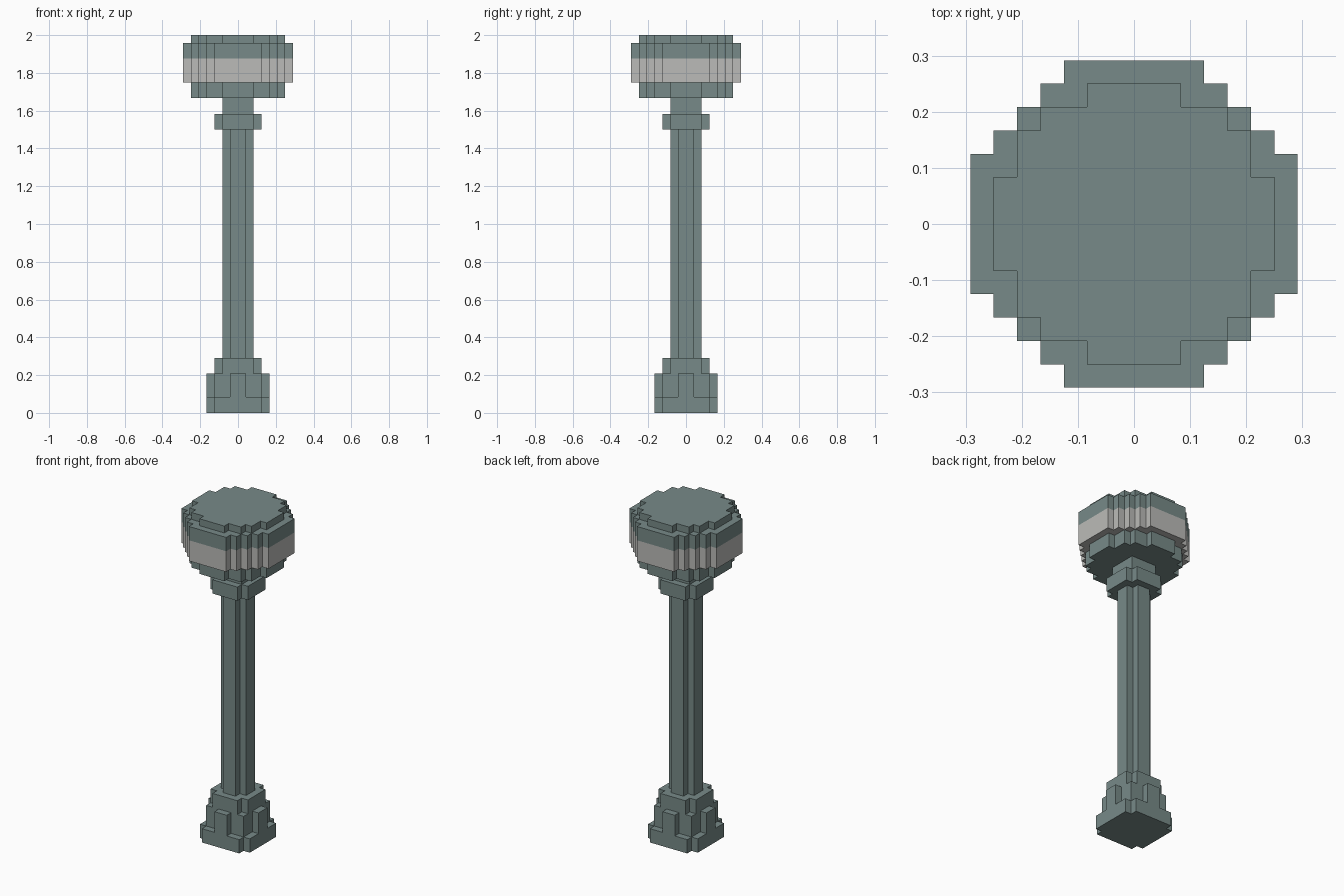
import bpy
import bmesh

cube = bpy.data.objects.get("Cube")
if cube:
    bpy.data.objects.remove(cube, do_unlink=True)

U = 2.0 / 48  # one block


def make_material(name, srgb):
    col = [((c / 255 + 0.055) / 1.055) ** 2.4 for c in srgb] + [1.0]
    mat = bpy.data.materials.new(name)
    mat.use_nodes = True
    mat.diffuse_color = col
    bsdf = mat.node_tree.nodes["Principled BSDF"]
    bsdf.inputs["Base Color"].default_value = col
    bsdf.inputs["Roughness"].default_value = 0.8
    return mat


STONE = make_material("grey green stone", (119, 138, 136))
LIGHT = make_material("pale grey band", (187, 187, 184))


def stepped_outline(steps):
    """Full outline from (half width, upper y) steps of one quarter."""
    quarter, y = [], 0
    for half, top in steps:
        if y:
            quarter.append((half, y))
        quarter.append((half, top))
        y = top
    points = []
    for _ in range(4):  # the shapes repeat every quarter turn
        points += quarter
        quarter = [(-b, a) for a, b in quarter]
    return points


def prism(name, steps, z0, z1, mat):
    """Stepped column section, sizes in blocks."""
    bm = bmesh.new()
    verts = [bm.verts.new((x * U, y * U, z0 * U)) for x, y in stepped_outline(steps)]
    bottom = bm.faces.new(verts)
    top = bmesh.ops.extrude_face_region(bm, geom=[bottom], use_keep_orig=True)["geom"]
    moved = [g for g in top if isinstance(g, bmesh.types.BMVert)]
    bmesh.ops.translate(bm, vec=(0, 0, (z1 - z0) * U), verts=moved)
    bmesh.ops.recalc_face_normals(bm, faces=bm.faces)
    mesh = bpy.data.meshes.new(name)
    bm.to_mesh(mesh)
    bm.free()
    mesh.materials.append(mat)
    obj = bpy.data.objects.new(name, mesh)
    bpy.context.collection.objects.link(obj)
    return obj


# Cross-sections
ring = [(3, 2), (2, 3)]
cap = [(6, 2), (5, 4), (4, 5), (2, 6)]
drum = [(7, 3), (6, 4), (5, 5), (4, 6), (3, 7)]

# Foot
prism("base_plinth", [(4, 3), (3, 4)], 0, 2, STONE)
prism("base_buttresses", [(4, 1), (3, 3), (1, 4)], 2, 5, STONE)
prism("base_ring", ring, 5, 7, STONE)

# Post
prism("shaft", [(2, 1), (1, 2)], 7, 36, STONE)
prism("collar", ring, 36, 38, STONE)
prism("neck", [(2, 2)], 38, 40, STONE)

# Head
prism("head_underside", cap, 40, 42, STONE)
prism("head_band", drum, 42, 45, LIGHT)
prism("head_rim", drum, 45, 47, STONE)
prism("head_cap", cap, 47, 48, STONE)
